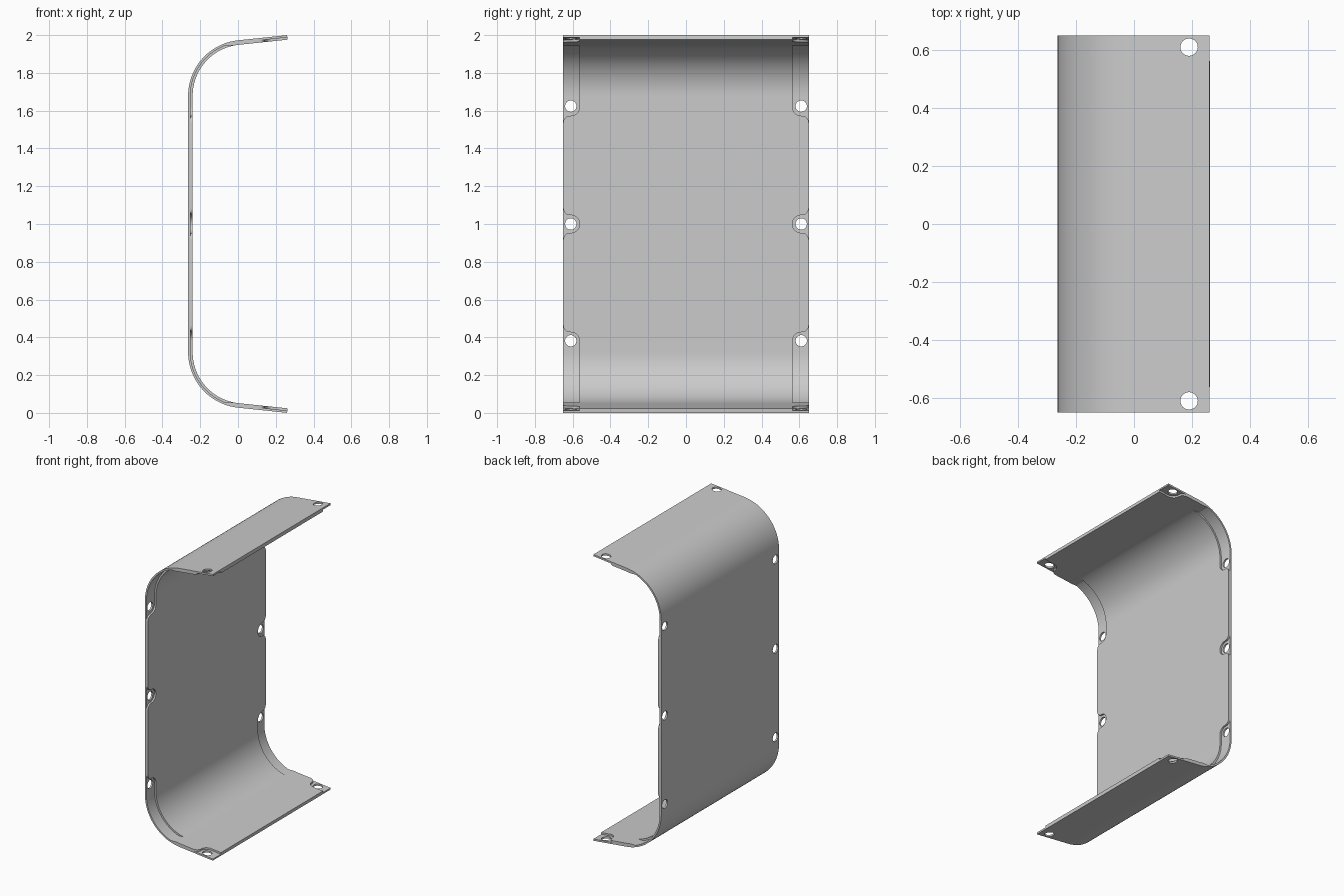
import bpy, bmesh
from math import sin, cos, radians, pi

if "Cube" in bpy.data.objects:
    bpy.data.objects.remove(bpy.data.objects["Cube"], do_unlink=True)

HALF_Y, THICK, RECESS = 0.65, 0.024, 0.012
RADIUS, SLOPE, FLANGE = 0.295, radians(6), 0.2612
CX, CZ = 0.031, 1.679
HOLE_R, HOLE_Y, POCKET_R = 0.03, 0.61, 0.047

grey = bpy.data.materials.new("plain grey")
grey.use_nodes = True
grey.diffuse_color = (0.6, 0.6, 0.6, 1)
grey.node_tree.nodes["Principled BSDF"].inputs["Base Color"].default_value = grey.diffuse_color


def profile(inset, extra=0.0, steps=24):
    """Half section (x, z) from the top flange tip round to the flat back."""
    r = RADIUS - inset
    sweep = [pi / 2 + SLOPE + (pi / 2 - SLOPE) * i / steps for i in range(steps + 1)]
    arc = [(CX + r * cos(a), CZ + r * sin(a)) for a in sweep]
    reach = FLANGE + extra
    tip = (arc[0][0] + reach * cos(SLOPE), arc[0][1] + reach * sin(SLOPE))
    half = [tip] + arc
    return half + [(x, 2 - z) for x, z in reversed(half)]


def add_prism(bm, outline, place, lo, hi):
    """Extrude a 2D outline between two levels; place maps (u, v, level) to xyz."""
    face = bm.faces.new([bm.verts.new(place(u, v, lo)) for u, v in outline])
    moved = bmesh.ops.extrude_face_region(bm, geom=[face])["geom"]
    offset = [b - a for a, b in zip(place(0, 0, lo), place(0, 0, hi))]
    verts = [g for g in moved if isinstance(g, bmesh.types.BMVert)]
    bmesh.ops.translate(bm, verts=verts, vec=offset)


def make_object(name, bm):
    bmesh.ops.recalc_face_normals(bm, faces=bm.faces)
    mesh = bpy.data.meshes.new(name)
    bm.to_mesh(mesh)
    bm.free()
    mesh.materials.append(grey)
    obj = bpy.data.objects.new(name, mesh)
    bpy.context.collection.objects.link(obj)
    return obj


def boolean(target, tool, operation):
    """Apply a boolean and remove the tool."""
    mod = target.modifiers.new(operation.title(), 'BOOLEAN')
    mod.operation, mod.object, mod.solver = operation, tool, 'EXACT'
    bpy.ops.object.select_all(action='DESELECT')
    bpy.context.view_layer.objects.active = target
    target.select_set(True)
    bpy.ops.object.modifier_apply(modifier=mod.name)
    bpy.data.objects.remove(tool, do_unlink=True)


def pocket(side, centre, direction, far=None):
    """Recess outline (y, along): rounded round a hole, flared at the side edge."""
    half = [(-0.1, 0.085)]
    for i in range(9):
        t = pi / 2 * i / 8
        half.append((0.035 * (1 - cos(t)), 0.085 - 0.038 * sin(t)))
    for i in range(9):
        t = pi / 2 * i / 8
        half.append((0.04 + POCKET_R * sin(t), POCKET_R * cos(t)))
    if far is None:
        other = [(w, -v) for w, v in reversed(half[:-1])]
    else:
        other = [(half[-1][0], -far), (-0.1, -far)]
    return [(side * (HALF_Y - w), centre - direction * v) for w, v in half + other]


def circle(u, v):
    return [(u + HOLE_R * cos(a * pi / 16), v + HOLE_R * sin(a * pi / 16)) for a in range(32)]


def along_y(x, z, y):
    return (x, y, z)


def along_x(y, z, x):
    return (x, y, z)


def along_z(y, x, z):
    return (x, y, z)


# Bent panel with two flanges
bm = bmesh.new()
add_prism(bm, profile(0) + profile(THICK)[::-1], along_y, -HALF_Y, HALF_Y)
panel = make_object("bent_panel", bm)

# Tools: recess outlines and screw holes on both side edges
pockets, holes = bmesh.new(), bmesh.new()
for side in (-1, 1):
    add_prism(pockets, pocket(side, 1.0, 1), along_x, -0.4, 0.0)
    add_prism(pockets, pocket(side, 1.62, 1, 0.325), along_x, -0.4, 0.0)
    add_prism(pockets, pocket(side, 0.38, -1, 0.325), along_x, -0.4, 0.0)
    add_prism(pockets, pocket(side, 0.19, 1, 0.2), along_z, -0.2, 2.2)
    for z in (0.382, 1.0, 1.624):
        add_prism(holes, circle(side * HOLE_Y, z), along_x, -0.4, -0.1)
    add_prism(holes, circle(side * HOLE_Y, 0.19), along_z, -0.2, 2.2)
recess_tool = make_object("recess_tool", pockets)
hole_tool = make_object("hole_tool", holes)

# Limit the recesses to the inner part of the wall thickness
bm = bmesh.new()
add_prism(bm, profile(THICK - RECESS, 0.3), along_y, -1, 1)
boolean(recess_tool, make_object("inner_space", bm), 'INTERSECT')
boolean(panel, recess_tool, 'DIFFERENCE')
boolean(panel, hole_tool, 'DIFFERENCE')

bpy.ops.object.shade_smooth_by_angle(angle=radians(25))
